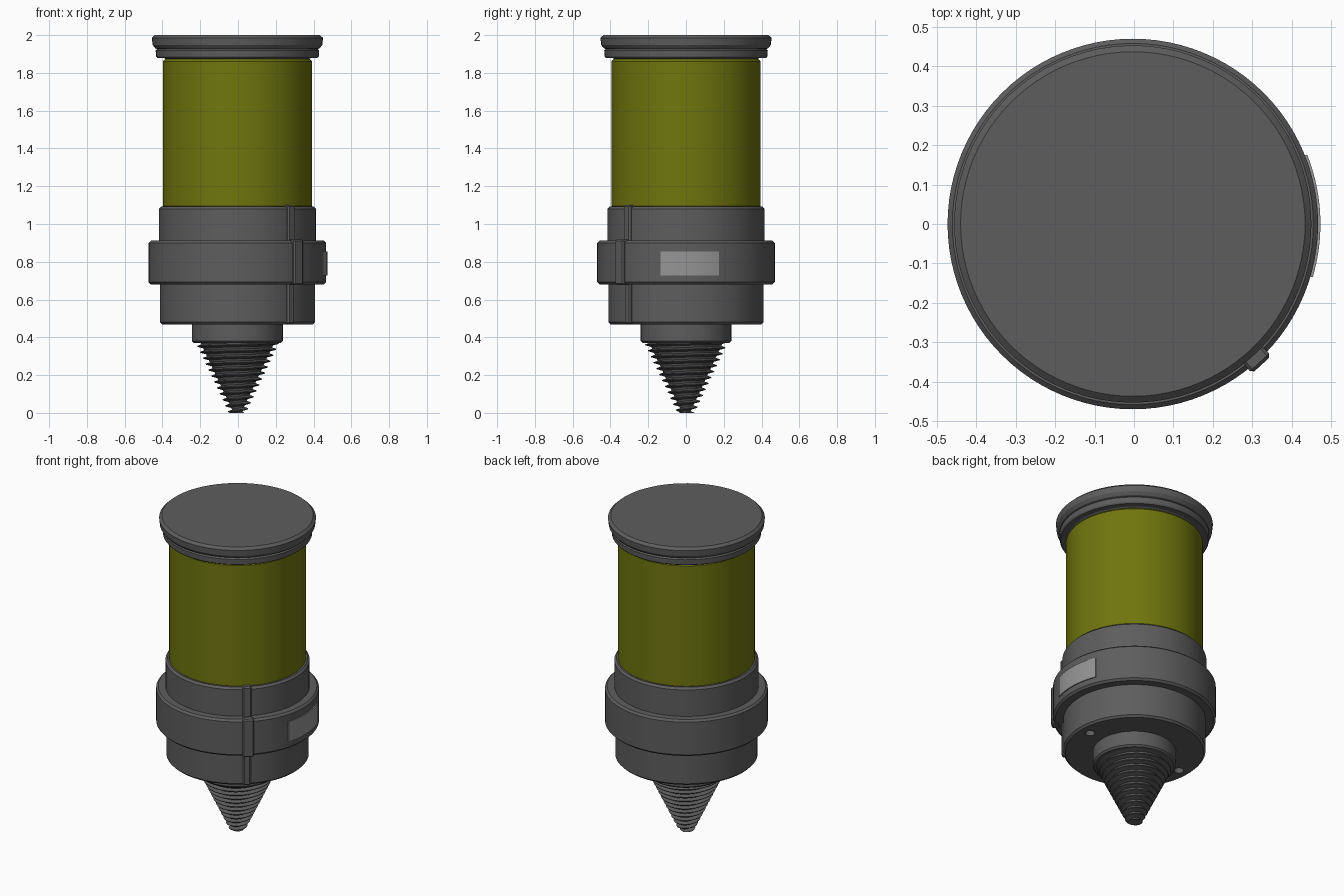
import bpy, bmesh, math
from mathutils import Matrix, Vector

if "Cube" in bpy.data.objects:
    bpy.data.objects.remove(bpy.data.objects["Cube"])

CX, SEG = -0.003, 96


def material(name, rgb):
    m = bpy.data.materials.new(name)
    m.diffuse_color = (*rgb, 1)
    m.use_nodes = True
    m.node_tree.nodes["Principled BSDF"].inputs["Base Color"].default_value = m.diffuse_color
    return m


dark = material("dark_grey", (0.11, 0.11, 0.11))
green = material("olive", (0.16, 0.18, 0.004))
light = material("light_grey", (0.3, 0.3, 0.3))


def finish(name, bm, mat, angle=30):
    bmesh.ops.remove_doubles(bm, verts=bm.verts, dist=1e-5)
    bmesh.ops.recalc_face_normals(bm, faces=bm.faces)
    me = bpy.data.meshes.new(name)
    bm.to_mesh(me)
    bm.free()
    me.materials.append(mat)
    me.shade_smooth()
    me.set_sharp_from_angle(angle=math.radians(angle))
    ob = bpy.data.objects.new(name, me)
    ob.location.x = CX
    bpy.context.collection.objects.link(ob)
    return ob


def lathe(name, profile, mat=dark):
    """Revolve (radius, z) points round the axis, closing both ends."""
    bm = bmesh.new()
    pts = [(0, profile[0][1])] + profile + [(0, profile[-1][1])]
    vs = [bm.verts.new((r, 0, z)) for r, z in pts]
    es = [bm.edges.new(p) for p in zip(vs, vs[1:])]
    bmesh.ops.spin(bm, geom=vs + es, cent=(0, 0, 0), axis=(0, 0, 1),
                   angle=math.tau, steps=SEG, use_duplicate=False)
    return finish(name, bm, mat)


def drum(name, r, z0, z1, b, mat=dark):
    return lathe(name, [(r - b, z0), (r, z0 + b), (r, z1 - b), (r - b, z1)], mat)


# Cap with its groove and lower lip
lathe("top_cap", [(0.36, 1.86), (0.39, 1.88), (0.425, 1.88), (0.431, 1.888),
                  (0.433, 1.918), (0.425, 1.926), (0.435, 1.93), (0.449, 1.948),
                  (0.453, 1.985), (0.437, 2.0)])
# Coloured canister and housing drums
drum("canister", 0.395, 1.08, 1.875, 0.014, green)
drum("upper_collar", 0.416, 0.89, 1.092, 0.012)
drum("middle_ring", 0.47, 0.68, 0.912, 0.012)
base = drum("lower_housing", 0.411, 0.468, 0.70, 0.012)
drum("spike_shoulder", 0.24, 0.37, 0.49, 0.01)

# Two small holes in the underside
bm = bmesh.new()
for s in (-1, 1):
    bmesh.ops.create_cone(bm, cap_ends=True, segments=24, radius1=0.028,
                          radius2=0.028, depth=0.1,
                          matrix=Matrix.Translation((s * 0.335, 0, 0.468)))
cutter = finish("hole_cutter", bm, dark)
cutter.hide_render = True
mod = base.modifiers.new("holes", "BOOLEAN")
mod.operation, mod.object, mod.solver = "DIFFERENCE", cutter, "EXACT"
bpy.context.view_layer.objects.active = base
bpy.ops.object.modifier_apply(modifier=mod.name)
base.data.set_sharp_from_angle(angle=math.radians(30))
bpy.data.objects.remove(cutter)

# Screw-threaded conical spike: rows climb one pitch per turn
TURNS, N, TOP = 12, 64, 0.378
pitch = TOP / TURNS
tooth = [(0.0, -0.020), (0.35, -0.020), (0.6, 0.006), (0.75, 0.006)]
rows = [(t + f, d) for t in range(-1, TURNS + 1) for f, d in tooth]
bm = bmesh.new()
grid = []
for turn, d in rows:
    line = []
    for k in range(N + 1):
        z = min(max((turn + k / N) * pitch, 0), TOP)
        a = math.tau * k / N
        r = max(0.04 + 0.178 * z / TOP + d, 0.02)
        if z == 0:
            r = 0.036
        line.append(bm.verts.new((r * math.cos(a), r * math.sin(a), z)))
    grid.append(line)
for a, b in zip(grid, grid[1:]):
    for k in range(N):
        bm.faces.new((a[k], a[k + 1], b[k + 1], b[k]))
bm.faces.new(grid[0][:N])
bmesh.ops.dissolve_degenerate(bm, dist=1e-5, edges=bm.edges)
finish("threaded_spike", bm, dark)

# Seam strips running down the front-right of each drum
A = math.radians(-47.5)
for name, r, z0, z1, w in (("upper_seam", 0.428, 0.90, 1.10, 0.052),
                           ("middle_seam", 0.484, 0.677, 0.918, 0.066),
                           ("lower_seam", 0.423, 0.47, 0.69, 0.046)):
    bm = bmesh.new()
    depth = 0.05
    bmesh.ops.create_cube(bm, size=1, matrix=Matrix.Rotation(A, 4, "Z")
                          @ Matrix.Translation((r - depth / 2, 0, (z0 + z1) / 2))
                          @ Matrix.Diagonal((depth, w, z1 - z0, 1)))
    bmesh.ops.bevel(bm, geom=bm.edges[:], offset=0.008, segments=1,
                    affect="EDGES", profile=0.5)
    finish(name, bm, dark)

# Thin curved plate on the right side
bm = bmesh.new()
steps, prev = 20, None
for i in range(steps + 1):
    a = math.radians(-16.5 + 38.2 * i / steps)
    cur = [bm.verts.new((r * math.cos(a), r * math.sin(a), z))
           for r, z in ((0.46, 0.727), (0.476, 0.727), (0.476, 0.855), (0.46, 0.855))]
    if prev:
        for j in range(4):
            n = (j + 1) % 4
            bm.faces.new((prev[j], prev[n], cur[n], cur[j]))
    if i in (0, steps):
        bm.faces.new(cur)
    prev = cur
finish("side_plate", bm, light)
